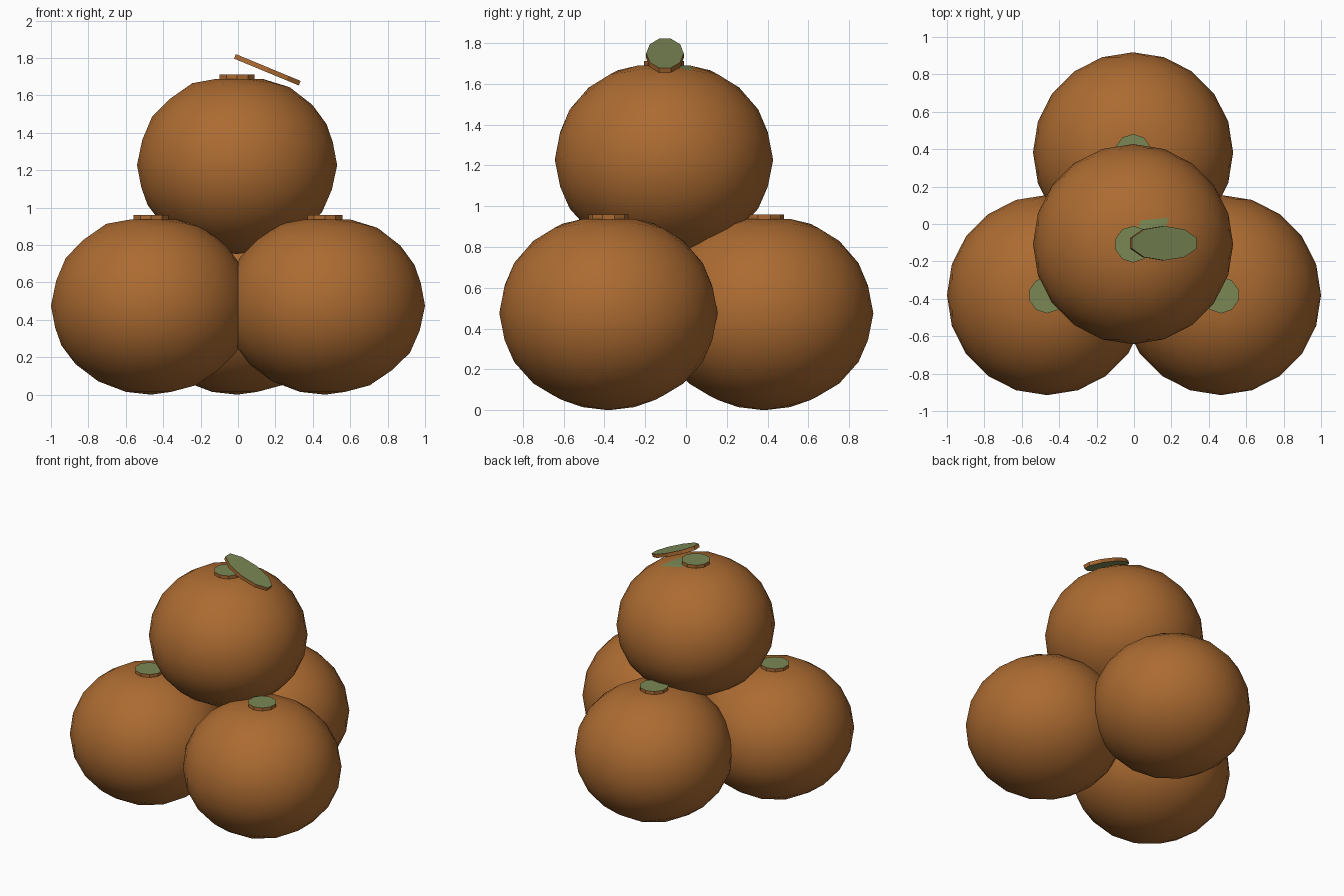
import bpy, bmesh, math
from mathutils import Matrix, Vector

if "Cube" in bpy.data.objects:
    bpy.data.objects.remove(bpy.data.objects["Cube"])


def material(name, rgb):
    m = bpy.data.materials.new(name)
    m.diffuse_color = (*rgb, 1)
    m.use_nodes = True
    m.node_tree.nodes["Principled BSDF"].inputs["Base Color"].default_value = m.diffuse_color
    return m


ORANGE = material("orange peel", (0.413, 0.147, 0.031))
GREEN = material("leaf green", (0.195, 0.242, 0.089))


def finish(name, bm, loc):
    mesh = bpy.data.meshes.new(name)
    bm.to_mesh(mesh)
    bm.free()
    mesh.materials.append(ORANGE)
    mesh.materials.append(GREEN)
    ob = bpy.data.objects.new(name, mesh)
    ob.location = loc
    bpy.context.collection.objects.link(ob)
    return ob


# Fruit: squashed low-poly ball with a flattened crown
def fruit(name, loc, stained=False):
    bm = bmesh.new()
    bmesh.ops.create_icosphere(bm, subdivisions=3, radius=1)
    for v in bm.verts:
        v.co.x *= 0.535
        v.co.y *= 0.535
        v.co.z = min(v.co.z * (0.49 if v.co.z > 0 else 0.475), 0.462)
    for f in bm.faces:
        f.smooth = True
        c = f.calc_center_median()
        # small green patch on the crown beneath the leaf
        if stained and c.z > 0.4 and 0.04 < c.x < 0.17 and 0 < c.y < 0.1:
            f.material_index = 1
    finish(name, bm, loc)


# Thin disc with green caps and peel-coloured rim
def disc(name, loc, rx, ry, depth, sides, tilt=0):
    bm = bmesh.new()
    bmesh.ops.create_cone(bm, cap_ends=True, segments=sides, radius1=1,
                          radius2=1, depth=depth)
    for f in bm.faces:
        f.material_index = 1 if abs(f.normal.z) > 0.5 else 0
    bmesh.ops.scale(bm, vec=Vector((rx, ry, 1)), verts=bm.verts)
    bmesh.ops.rotate(bm, verts=bm.verts, cent=(0, 0, 0),
                     matrix=Matrix.Rotation(tilt, 3, 'Y'))
    finish(name, bm, loc)


places = {
    "left": (-0.465, -0.38, 0.475),
    "right": (0.465, -0.38, 0.475),
    "back": (-0.005, 0.383, 0.475),
    "top": (-0.005, -0.108, 1.227),
}
for key, (x, y, z) in places.items():
    fruit(key + "_fruit", (x, y, z), key == "top")
    disc(key + "_stem_cap", (x, y, z + 0.471), 0.098, 0.098, 0.028, 10)

# Leaf leaning off the top stem cap
disc("leaf", (0.157, -0.103, 1.737), 0.197, 0.092, 0.026, 10, math.radians(22.5))
